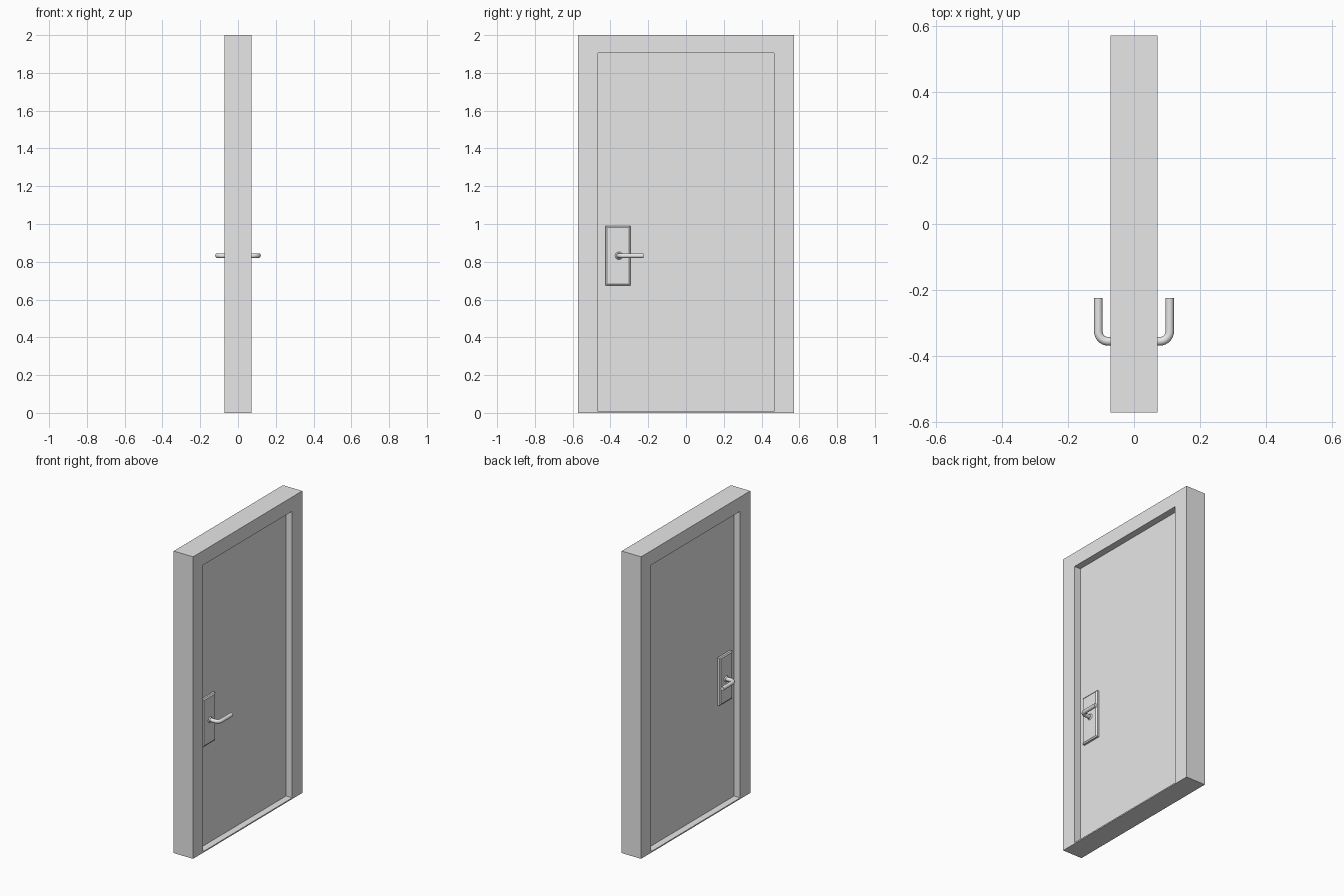
import bpy, bmesh, math
from mathutils import Matrix, Vector

if "Cube" in bpy.data.objects:
    bpy.data.objects.remove(bpy.data.objects["Cube"])

grey = bpy.data.materials.new("plain_grey")
grey.diffuse_color = (0.8, 0.8, 0.8, 1)
grey.use_nodes = True
grey.node_tree.nodes["Principled BSDF"].inputs["Base Color"].default_value = grey.diffuse_color

HALF_DEPTH = 0.071     # half thickness of the frame
HALF_WIDTH = 0.571
OPEN_Y, OPEN_Z = 0.466, 1.905
SILL_Z = 0.008
DOOR_X = 0.026         # half thickness of the door leaf
LEVER_Y, LEVER_Z = -0.355, 0.832


def add_object(name, bm):
    bmesh.ops.recalc_face_normals(bm, faces=bm.faces)
    mesh = bpy.data.meshes.new(name)
    bm.to_mesh(mesh)
    bm.free()
    mesh.materials.append(grey)
    obj = bpy.data.objects.new(name, mesh)
    bpy.context.collection.objects.link(obj)
    return obj


def add_box(name, low, high):
    bm = bmesh.new()
    bmesh.ops.create_cube(bm, size=1)
    low, high = Vector(low), Vector(high)
    bmesh.ops.scale(bm, vec=high - low, verts=bm.verts)
    bmesh.ops.translate(bm, vec=(low + high) / 2, verts=bm.verts)
    return add_object(name, bm)


def smooth(obj):
    bpy.ops.object.select_all(action='DESELECT')
    obj.select_set(True)
    bpy.context.view_layer.objects.active = obj
    bpy.ops.object.shade_smooth_by_angle(angle=math.radians(40))


# Door frame: arch outline extruded through its depth
outline = [(-HALF_WIDTH, 0), (-HALF_WIDTH, 2), (HALF_WIDTH, 2), (HALF_WIDTH, 0),
           (OPEN_Y, 0), (OPEN_Y, OPEN_Z), (-OPEN_Y, OPEN_Z), (-OPEN_Y, 0)]
bm = bmesh.new()
face = bm.faces.new([bm.verts.new((-HALF_DEPTH, y, z)) for y, z in outline])
out = bmesh.ops.extrude_face_region(bm, geom=[face])
moved = [v for v in out["geom"] if isinstance(v, bmesh.types.BMVert)]
bmesh.ops.translate(bm, vec=(2 * HALF_DEPTH, 0, 0), verts=moved)
add_object("door_frame", bm)

# Threshold and door leaf
add_box("threshold", (-HALF_DEPTH, -OPEN_Y, 0), (HALF_DEPTH, OPEN_Y, SILL_Z))
add_box("door_leaf", (-DOOR_X, -OPEN_Y, SILL_Z), (DOOR_X, OPEN_Y, OPEN_Z))


def add_plate(side, label):
    # Backing plate with a chamfered outer face
    bm = bmesh.new()
    rings = [(DOOR_X, 0), (DOOR_X + 0.012, 0), (DOOR_X + 0.018, 0.008)]
    loops = []
    for x, inset in rings:
        y0, y1 = -0.426 + inset, -0.294 - inset
        z0, z1 = 0.674 + inset, 0.990 - inset
        loops.append([bm.verts.new((side * x, y, z))
                      for y, z in ((y0, z0), (y1, z0), (y1, z1), (y0, z1))])
    for a, b in zip(loops, loops[1:]):
        for i in range(4):
            j = (i + 1) % 4
            bm.faces.new((a[i], a[j], b[j], b[i]))
    bm.faces.new(loops[0])
    bm.faces.new(loops[-1])
    add_object("handle_plate_" + label, bm)


def add_collar(side, label):
    # Tapered collar where the lever meets the plate
    bm = bmesh.new()
    bmesh.ops.create_cone(bm, cap_ends=True, segments=24,
                          radius1=0.021, radius2=0.014, depth=0.008)
    turn = Matrix.Rotation(side * math.pi / 2, 4, 'Y')
    place = Matrix.Translation((side * (DOOR_X + 0.021), LEVER_Y, LEVER_Z))
    bmesh.ops.transform(bm, matrix=place @ turn, verts=bm.verts)
    smooth(add_object("lever_collar_" + label, bm))


def add_lever(side, label):
    # Round bar: out of the plate, a quarter bend, then along the door
    bend, reach, radius = 0.030, 0.108, 0.013
    path = [(DOOR_X + 0.01, LEVER_Y)]
    for i in range(9):
        a = i / 8 * math.pi / 2
        path.append((reach - bend + bend * math.sin(a),
                     LEVER_Y + bend - bend * math.cos(a)))
    path.append((reach, -0.224))
    curve = bpy.data.curves.new("lever_" + label, 'CURVE')
    curve.dimensions = '3D'
    curve.bevel_depth = radius
    curve.bevel_resolution = 4
    curve.use_fill_caps = True
    spline = curve.splines.new('POLY')
    spline.points.add(len(path) - 1)
    for p, (x, y) in zip(spline.points, path):
        p.co = (side * x, y, LEVER_Z, 1)
    curve.materials.append(grey)
    obj = bpy.data.objects.new("lever_" + label, curve)
    bpy.context.collection.objects.link(obj)
    bpy.ops.object.select_all(action='DESELECT')
    obj.select_set(True)
    bpy.context.view_layer.objects.active = obj
    bpy.ops.object.convert(target='MESH')
    smooth(bpy.context.view_layer.objects.active)


# Matching handle set on both faces of the door
for side, label in ((1, "right"), (-1, "left")):
    add_plate(side, label)
    add_collar(side, label)
    add_lever(side, label)
